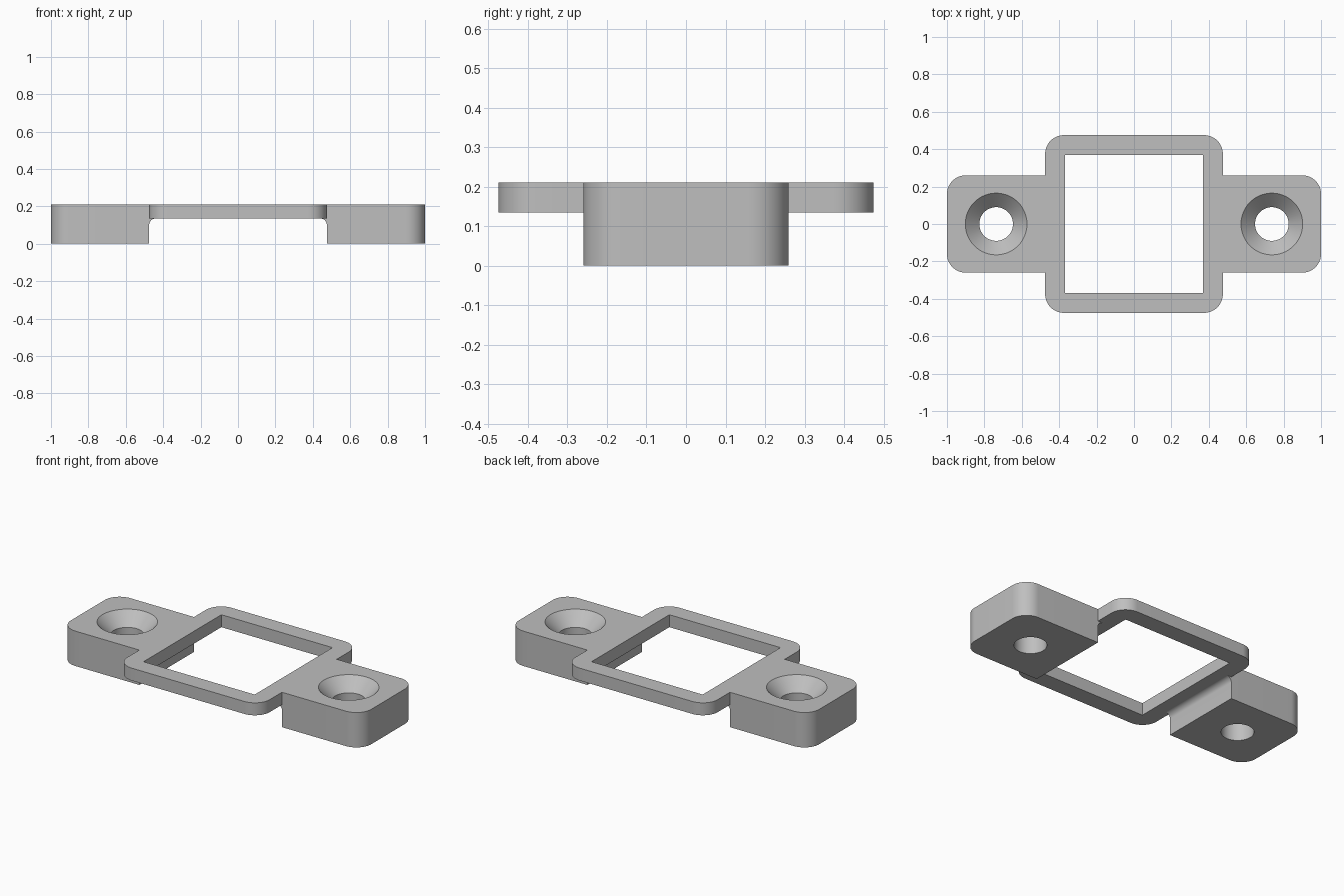
import bpy, bmesh
from math import cos, sin, pi, radians
from mathutils import Vector

cube = bpy.data.objects.get("Cube")
if cube:
    bpy.data.objects.remove(cube, do_unlink=True)

# Main dimensions
TOP, PLATE_Z = 0.21, 0.135
FRAME, OPENING, TAB_Y = 0.475, 0.37, 0.26
CORNER, FILLET = 0.1, 0.035
HOLE_X, HOLE_R, SINK_R = 0.737, 0.09, 0.165

grey = bpy.data.materials.new("Light grey")
grey.use_nodes = True
colour = (0.52, 0.52, 0.52, 1)
grey.diffuse_color = colour
grey.node_tree.nodes["Principled BSDF"].inputs["Base Color"].default_value = colour


def arc(cx, cy, r, start, steps=16):
    """Quarter circle, counter-clockwise from the start angle."""
    angles = [radians(start + 90 * i / steps) for i in range(steps + 1)]
    return [(cx + r * cos(a), cy + r * sin(a)) for a in angles]


def add_object(name, bm):
    bmesh.ops.recalc_face_normals(bm, faces=bm.faces)
    mesh = bpy.data.meshes.new(name)
    bm.to_mesh(mesh)
    bm.free()
    mesh.materials.append(grey)
    obj = bpy.data.objects.new(name, mesh)
    bpy.context.collection.objects.link(obj)
    return obj


def prism(name, outline, low, high, along="z"):
    """Extrude a flat outline along z, or an xz outline along y."""
    bm = bmesh.new()
    place = (lambda a, b: (a, b, low)) if along == "z" else (lambda a, b: (a, low, b))
    face = bm.faces.new([bm.verts.new(place(a, b)) for a, b in outline])
    new = bmesh.ops.extrude_face_region(bm, geom=[face])["geom"]
    shift = Vector((0, 0, high - low) if along == "z" else (0, high - low, 0))
    bmesh.ops.translate(bm, vec=shift, verts=[v for v in new if isinstance(v, bmesh.types.BMVert)])
    return add_object(name, bm)


def lathe(name, x, profile, sides=64):
    """Closed solid turned about a vertical axis from (radius, height) points."""
    bm = bmesh.new()
    rings = [[bm.verts.new((x + r * cos(2 * pi * i / sides), r * sin(2 * pi * i / sides), z))
              for i in range(sides)] for r, z in profile]
    for a, b in zip(rings, rings[1:]):
        for i in range(sides):
            j = (i + 1) % sides
            bm.faces.new((a[i], a[j], b[j], b[i]))
    bm.faces.new(rings[0])
    bm.faces.new(rings[-1])
    return add_object(name, bm)


def combine(target, tool, operation):
    """Apply a boolean and discard the tool."""
    mod = target.modifiers.new(operation, "BOOLEAN")
    mod.object, mod.operation, mod.solver = tool, operation, "EXACT"
    bpy.ops.object.select_all(action="DESELECT")
    bpy.context.view_layer.objects.active = target
    target.select_set(True)
    bpy.ops.object.modifier_apply(modifier=mod.name)
    bpy.data.objects.remove(tool, do_unlink=True)


def rectangle(x0, x1, y):
    return [(x0, -y), (x1, -y), (x1, y), (x0, y)]


# Thin square frame with rounded corners
c = FRAME - CORNER
bracket = prism("mounting_bracket", arc(c, c, CORNER, 0) + arc(-c, c, CORNER, 90)
                + arc(-c, -c, CORNER, 180) + arc(c, -c, CORNER, 270), PLATE_Z, TOP)

# Thick mounting tabs, relieved underneath with a filleted step
inner = FRAME - FILLET - 0.02
for side in (1, -1):
    outline = ([(inner, -TAB_Y)] + arc(1 - CORNER, CORNER - TAB_Y, CORNER, 270)
               + arc(1 - CORNER, TAB_Y - CORNER, CORNER, 0) + [(inner, TAB_Y)])
    tab = prism("tab", [(side * x, y) for x, y in outline], 0, TOP)
    step = ([(0.3, -0.1), (FRAME, -0.1)]
            + arc(FRAME - FILLET, PLATE_Z - FILLET, FILLET, 0) + [(0.3, PLATE_Z)])
    relief = prism("relief_cutter", [(side * x, z) for x, z in step], -0.5, 0.5, "y")
    combine(tab, relief, "DIFFERENCE")
    combine(bracket, tab, "UNION")

# Square opening
combine(bracket, prism("opening_cutter", rectangle(-OPENING, OPENING, OPENING), -0.1, 0.4), "DIFFERENCE")

# Countersunk screw holes
for side in (1, -1):
    sink = lathe("screw_hole_cutter", side * HOLE_X,
                 [(HOLE_R, -0.1), (HOLE_R, PLATE_Z), (SINK_R, TOP), (SINK_R, TOP + 0.1)])
    combine(bracket, sink, "DIFFERENCE")

bracket.select_set(True)
bpy.context.view_layer.objects.active = bracket
bpy.ops.object.shade_smooth_by_angle(angle=radians(30))
